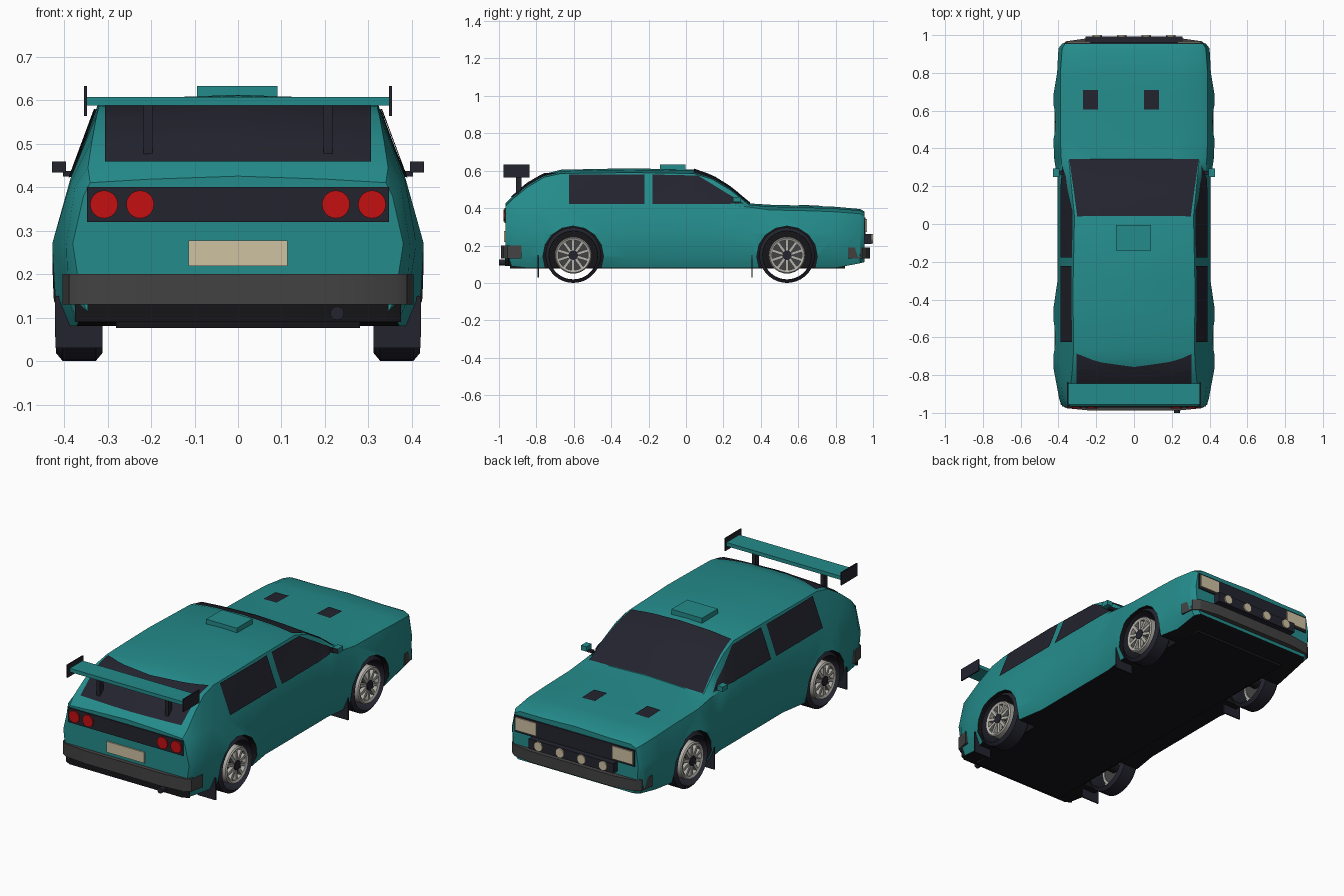
import bpy, bmesh, math
from mathutils import Vector, Matrix
from mathutils.bvhtree import BVHTree

if "Cube" in bpy.data.objects:
    bpy.data.objects.remove(bpy.data.objects["Cube"])


def material(name, rgb):
    m = bpy.data.materials.new(name)
    m.diffuse_color = (*rgb, 1)
    m.use_nodes = True
    m.node_tree.nodes["Principled BSDF"].inputs["Base Color"].default_value = m.diffuse_color
    return m


TEAL = material("teal paint", (0.018, 0.26, 0.26))
DARK = material("dark trim", (0.017, 0.017, 0.028))
BLACK = material("black underside", (0.008, 0.008, 0.01))
GREY = material("grey bumper", (0.055, 0.055, 0.055))
RED = material("red lamp", (0.55, 0.005, 0.006))
CREAM = material("cream lamp", (0.62, 0.54, 0.36))
SILVER = material("silver rim", (0.45, 0.44, 0.40))


def finish(name, bm, mats, smooth=None, recalc=True):
    if recalc:
        bmesh.ops.recalc_face_normals(bm, faces=bm.faces[:])
    me = bpy.data.meshes.new(name)
    bm.to_mesh(me)
    bm.free()
    for m in mats:
        me.materials.append(m)
    ob = bpy.data.objects.new(name, me)
    bpy.context.collection.objects.link(ob)
    if smooth:
        smooth_by_angle(ob, smooth)
    return ob


def smooth_by_angle(ob, degrees):
    bpy.ops.object.select_all(action='DESELECT')
    ob.select_set(True)
    bpy.context.view_layer.objects.active = ob
    bpy.ops.object.shade_smooth_by_angle(angle=math.radians(degrees))


def add_box(bm, x, y, z, rot=Matrix()):
    size = Matrix.Diagonal((x[1] - x[0], y[1] - y[0], z[1] - z[0], 1))
    mid = Matrix.Translation(((x[0] + x[1]) / 2, (y[0] + y[1]) / 2, (z[0] + z[1]) / 2))
    bmesh.ops.create_cube(bm, size=1, matrix=rot @ mid @ size)


def box(name, x, y, z, mat):
    bm = bmesh.new()
    add_box(bm, x, y, z)
    return finish(name, bm, [mat])


def cylinder(name, centre, r, depth, axis, mats, n=24):
    bm = bmesh.new()
    turn = Matrix.Rotation(math.pi / 2, 4, 'Y' if axis == 'x' else 'X')
    bmesh.ops.create_cone(bm, cap_ends=True, segments=n, radius1=r, radius2=r, depth=depth,
                          matrix=Matrix.Translation(centre) @ turn)
    return finish(name, bm, mats)


def ring(name, profile, y, z, side, mat, n=36):
    """Closed (x, radius) profile turned about a wheel axle."""
    bm = bmesh.new()
    rows = []
    for i in range(n):
        a = 2 * math.pi * i / n
        rows.append([bm.verts.new((side * x, y + r * math.cos(a), z + r * math.sin(a)))
                     for x, r in profile])
    k = len(profile)
    for i in range(n):
        p, q = rows[i], rows[(i + 1) % n]
        for j in range(k):
            bm.faces.new((p[j], p[(j + 1) % k], q[(j + 1) % k], q[j]))
    return finish(name, bm, [mat], 35)


def prism(name, half, z0, z1, mat):
    """Half outline in x, y, mirrored and extruded upward."""
    outline = half + [(-x, y) for x, y in reversed(half)]
    bm = bmesh.new()
    f = bm.faces.new([bm.verts.new((x, y, z0)) for x, y in outline])
    up = bmesh.ops.extrude_face_region(bm, geom=[f])["geom"]
    bmesh.ops.translate(bm, vec=(0, 0, z1 - z0), verts=[v for v in up if isinstance(v, bmesh.types.BMVert)])
    return finish(name, bm, [mat], 30)


# Body shell: y, sill width, flank width, belt width and height, roof edge width and height, top
STATIONS = [
    (-0.965, .36, .38, .355, .38, .34, .41, .425),
    (-0.93, .39, .395, .375, .40, .345, .445, .46),
    (-0.85, .395, .41, .385, .41, .335, .51, .53),
    (-0.76, .42, .427, .385, .42, .325, .565, .582),
    (-0.67, .425, .427, .385, .42, .32, .585, .605),
    (-0.45, .425, .427, .385, .42, .322, .588, .61),
    (-0.30, .40, .405, .385, .42, .322, .59, .612),
    (0.04, .40, .405, .385, .42, .315, .585, .607),
    (0.14, .40, .405, .385, .42, .325, .555, .572),
    (0.24, .40, .405, .385, .415, .335, .495, .51),
    (0.34, .415, .422, .385, .405, .345, .416, .425),
    (0.45, .425, .427, .39, .39, .34, .408, .418),
    (0.68, .425, .427, .39, .385, .34, .402, .412),
    (0.80, .40, .407, .39, .38, .34, .398, .407),
    (0.93, .395, .40, .38, .37, .34, .387, .395),
    (0.955, .37, .38, .365, .36, .335, .375, .382)]
bm = bmesh.new()
rows = []
for y, ws, wf, wb, zb, we, ze, zt in STATIONS:
    z0 = 0.08 + max(0, y - 0.83) * 0.25 + max(0, -0.9 - y) * 0.3
    half = [(ws * .94, z0), (ws, .14), (wf, .27), (wb, zb), (we, ze), (we * .6, zt - .007)]
    loop = half + [(0, zt)] + [(-x, z) for x, z in reversed(half)]
    rows.append([bm.verts.new((x, y, z)) for x, z in loop])
n = len(rows[0])
for p, q in zip(rows, rows[1:]):
    for j in range(n):
        bm.faces.new((p[j], p[(j + 1) % n], q[(j + 1) % n], q[j]))
bm.faces.new(rows[0])
bm.faces.new(rows[-1])
bmesh.ops.recalc_face_normals(bm, faces=bm.faces[:])
for f in bm.faces:
    f.material_index = 1 if f.normal.z < -0.8 else 0
surface = BVHTree.FromBMesh(bm)
body = finish("body", bm, [TEAL, BLACK])

# Wheel arches cut through the flanks
WHEEL_Y, WHEEL_Z = (-0.603, 0.54), 0.148
for side in (-1, 1):
    for wy in WHEEL_Y:
        cut = cylinder("arch_cutter", (side * .40, wy, .142), .162, .22, 'x', [TEAL, BLACK], 16)
        for p in cut.data.polygons:
            p.material_index = 1
        cut.hide_render = True
        mod = body.modifiers.new("arch", 'BOOLEAN')
        mod.object, mod.operation, mod.solver = cut, 'DIFFERENCE', 'EXACT'
        bpy.context.view_layer.objects.active = body
        bpy.ops.object.modifier_apply(modifier="arch")
        bpy.data.objects.remove(cut)
smooth_by_angle(body, 32)


def panel(name, corners, axis, sign, mat, nu=14, nv=8):
    """Thin pane projected on the body along an axis; corners lie in the other two axes."""
    a, b, c, d = [Vector(p) for p in corners]
    ray = Vector((0, 0, 0))
    ray[axis] = -sign
    bm = bmesh.new()
    grid = []
    for i in range(nu + 1):
        row = []
        for j in range(nv + 1):
            u, v = i / nu, j / nv
            p = list(a.lerp(b, u).lerp(d.lerp(c, u), v))
            p.insert(axis, 2 * sign)
            hit, normal, _, _ = surface.ray_cast(Vector(p), ray)
            row.append(bm.verts.new(hit + normal * 0.005))
        grid.append(row)
    for i in range(nu):
        for j in range(nv):
            f = bm.faces.new((grid[i][j], grid[i + 1][j], grid[i + 1][j + 1], grid[i][j + 1]))
            f.normal_update()
            if f.normal.dot(ray) > 0:
                f.normal_flip()
    return finish(name, bm, [mat], 30, recalc=False)


# Glass and bonnet vents
panel("windshield", [(-.343, .343), (.343, .343), (.30, .04), (-.30, .04)], 2, 1, DARK)
panel("rear_window", [(-.305, .455), (.305, .455), (.305, .583), (-.305, .583)], 1, -1, DARK)
for s in (-1, 1):
    panel("rear_side_window", [(-.625, .42), (-.222, .42), (-.222, .578), (-.625, .578)], 0, s, DARK)
    panel("front_side_window", [(-.178, .42), (.31, .42), (.065, .572), (-.178, .578)], 0, s, DARK)
for x in (-.23, .092):
    panel("bonnet_vent", [(x - .04, .605), (x + .04, .605), (x + .04, .71), (x - .04, .71)], 2, 1, DARK)

# Tail: lamp panel, lamps, number plate, bumper, valance, exhaust
box("tail_panel", (-.347, .347), (-.971, -.96), (.32, .40), DARK)
for x in (-.308, -.225, .225, .308):
    cylinder("tail_lamp", (x, -.972, .36), .032, .01, 'y', [RED])
box("number_plate", (-.114, .114), (-.972, -.96), (.218, .277), CREAM)
prism("rear_bumper", [(.404, -.88), (.388, -.955), (.36, -.975), (.23, -.988)], .13, .20, GREY)
prism("rear_valance", [(.34, -.90), (.375, -.95), (.34, -.968)], .09, .135, BLACK)
box("floor_pan", (-.28, .28), (-.94, .85), (.076, .10), BLACK)
cylinder("exhaust", (.228, -.96, .11), .016, .08, 'y', [DARK], 12)

# Nose: grille, headlamps, bumper, lamp bar
box("grille", (-.362, .362), (.95, .961), (.26, .35), DARK)
for s in (-1, 1):
    box("headlamp", sorted((s * .23, s * .355)), (.95, .967), (.272, .342), CREAM)
prism("front_bumper", [(.404, .865), (.392, .94), (.36, .967), (.25, .983)], .13, .19, GREY)
box("lamp_bar", (-.256, .256), (.95, .993), (.208, .262), DARK)
for x in (-.195, -.065, .065, .195):
    cylinder("bar_lamp", (x, .995, .236), .025, .01, 'y', [CREAM], 20)

# Roof scoop and rear wing
box("roof_scoop", (-.094, .091), (-.14, -.004), (.60, .632), TEAL)
box("wing_blade", (-.35, .35), (-.955, -.845), (.587, .607), TEAL)
for s in (-1, 1):
    box("wing_end_plate", sorted((s * .347, s * .354)), (-.976, -.837), (.563, .632), DARK)
    box("wing_strut", sorted((s * .197, s * .217)), (-.91, -.88), (.47, .59), DARK)

    # Door mirrors: painted shell with a dark rear face
    mirror = box("mirror", sorted((s * .395, s * .428)), (.25, .295), (.433, .459), TEAL)
    mirror.data.materials.append(DARK)
    for p in mirror.data.polygons:
        p.material_index = 1 if p.normal.y < -0.5 else 0
    box("mirror_stalk", sorted((s * .37, s * .402)), (.262, .28), (.424, .437), DARK)

    # Wheels: open tyre, rim ring, backing disc, spokes, hub and mudflap
    for wy in WHEEL_Y:
        ring("tyre", [(.312, .130), (.327, .148), (.403, .148), (.418, .130),
                      (.412, .129), (.318, .129)], wy, WHEEL_Z, s, DARK)
        ring("rim", [(.375, .098), (.415, .098), (.421, .092), (.415, .080), (.375, .084)],
             wy, WHEEL_Z, s, SILVER)
        cylinder("brake_disc", (s * .385, wy, WHEEL_Z), .083, .012, 'x', [GREY])
        bm = bmesh.new()
        for i in range(10):
            place = Matrix.Translation((0, wy, WHEEL_Z)) @ Matrix.Rotation(i * math.pi / 5, 4, 'X')
            add_box(bm, sorted((s * .395, s * .415)), (-.008, .008), (.015, .086), place)
        finish("spokes", bm, [SILVER])
        cylinder("hub", (s * .407, wy, WHEEL_Z), .026, .026, 'x', [DARK], 12)
        cylinder("axle", (s * .33, wy, WHEEL_Z), .03, .11, 'x', [BLACK], 12)
        box("mudflap", sorted((s * .312, s * .42)), (wy - .191, wy - .184), (.03, .15), DARK)
